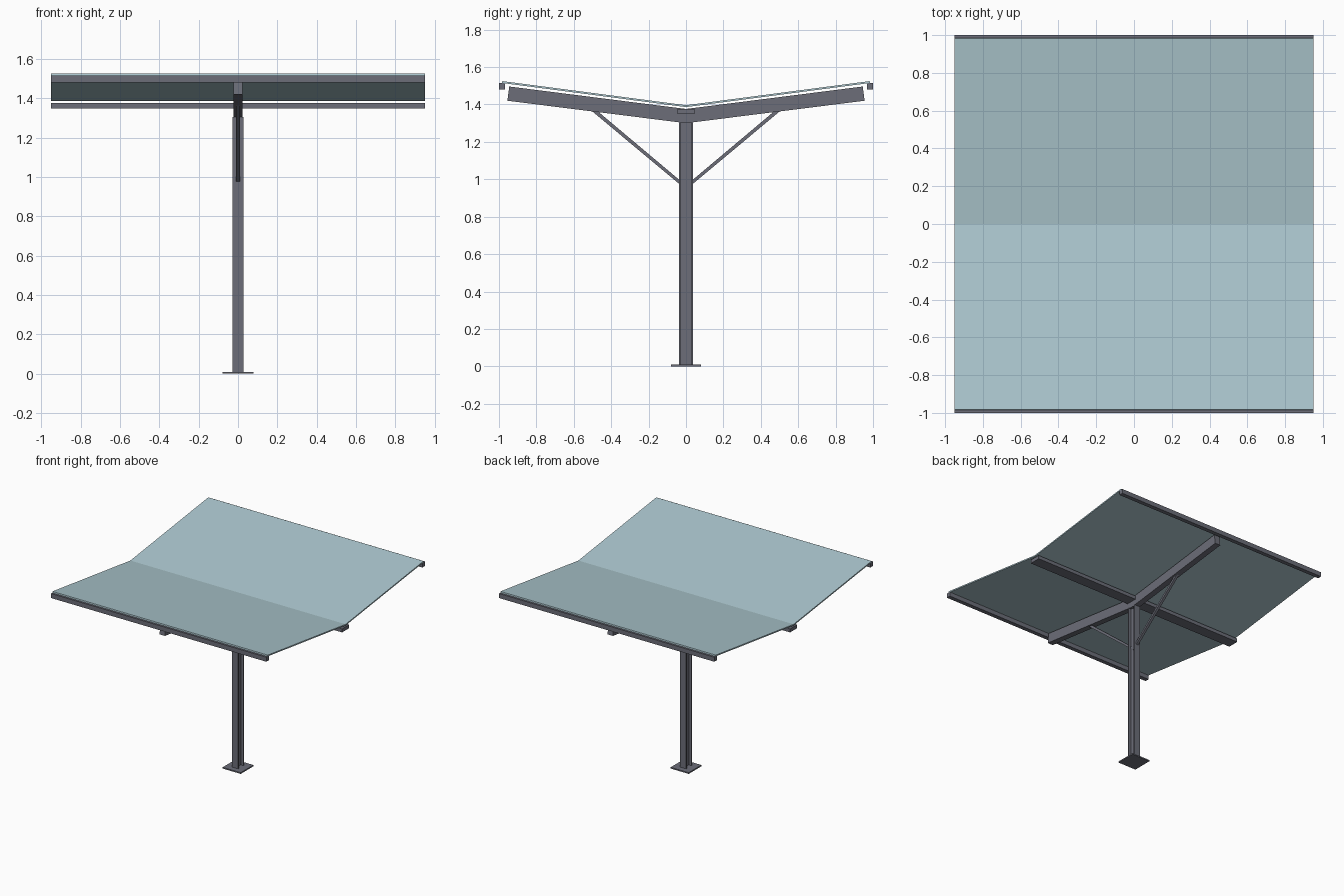
import bpy
import bmesh
from mathutils import Vector

cube = bpy.data.objects.get("Cube")
if cube:
    bpy.data.objects.remove(cube)


def material(name, rgb):
    mat = bpy.data.materials.new(name)
    mat.use_nodes = True
    mat.diffuse_color = (*rgb, 1)
    mat.node_tree.nodes["Principled BSDF"].inputs["Base Color"].default_value = (*rgb, 1)
    return mat


steel = material("grey steel", (0.15, 0.155, 0.19))
glazing = material("pale blue panel", (0.42, 0.58, 0.63))


def prism(name, outline, direction, mat):
    """Extrude a closed outline of 3D points along a direction."""
    bm = bmesh.new()
    face = bm.faces.new([bm.verts.new(p) for p in outline])
    grown = bmesh.ops.extrude_face_region(bm, geom=[face])
    moved = [v for v in grown["geom"] if isinstance(v, bmesh.types.BMVert)]
    bmesh.ops.translate(bm, verts=moved, vec=Vector(direction))
    bmesh.ops.recalc_face_normals(bm, faces=bm.faces[:])
    mesh = bpy.data.meshes.new(name)
    bm.to_mesh(mesh)
    bm.free()
    mesh.materials.append(mat)
    obj = bpy.data.objects.new(name, mesh)
    bpy.context.collection.objects.link(obj)
    return obj


def side_profile(name, points, half_width, mat):
    """Extrude a (y, z) profile symmetrically across x."""
    outline = [(-half_width, y, z) for y, z in points]
    return prism(name, outline, (2 * half_width, 0, 0), mat)


def box(name, x, y0, y1, z0, z1, mat=steel):
    return side_profile(name, [(y0, z0), (y1, z0), (y1, z1), (y0, z1)], x, mat)


# Base plate
box("base_plate", 0.08, -0.08, 0.08, 0, 0.01)

# I-section column with flanges at front and back
half, depth, flange, web = 0.028, 0.0375, 0.008, 0.004
quarter = [(half, depth), (half, depth - flange), (web, depth - flange)]
right = quarter + [(x, -y) for x, y in reversed(quarter)]
section = right + [(-x, y) for x, y in reversed(right)]
prism("column", [(x, y, 0.01) for x, y in section], (0, 0, 1.295), steel)

# Purlin under the valley
box("valley_purlin", 0.95, -0.045, 0.045, 1.348, 1.376)

# Mirrored front and back wings
for side, s in (("front", -1), ("back", 1)):
    beam = [(0, 1.3), (0.955, 1.42), (0.945, 1.496), (0, 1.376)]
    side_profile(side + "_beam", [(s * y, z) for y, z in beam], 0.024, steel)

    brace = [(0, 0.945), (0.5, 1.362), (0.47, 1.362), (0, 0.967)]
    side_profile(side + "_brace", [(s * y, z) for y, z in brace], 0.01, steel)

    panel = [(0, 1.386), (0.984, 1.515), (0.982, 1.525), (0, 1.396)]
    side_profile(side + "_roof_panel", [(s * y, z) for y, z in panel], 0.95, glazing)

    box(side + "_edge_purlin", 0.95, s * 0.967, s, 1.479, 1.515)
